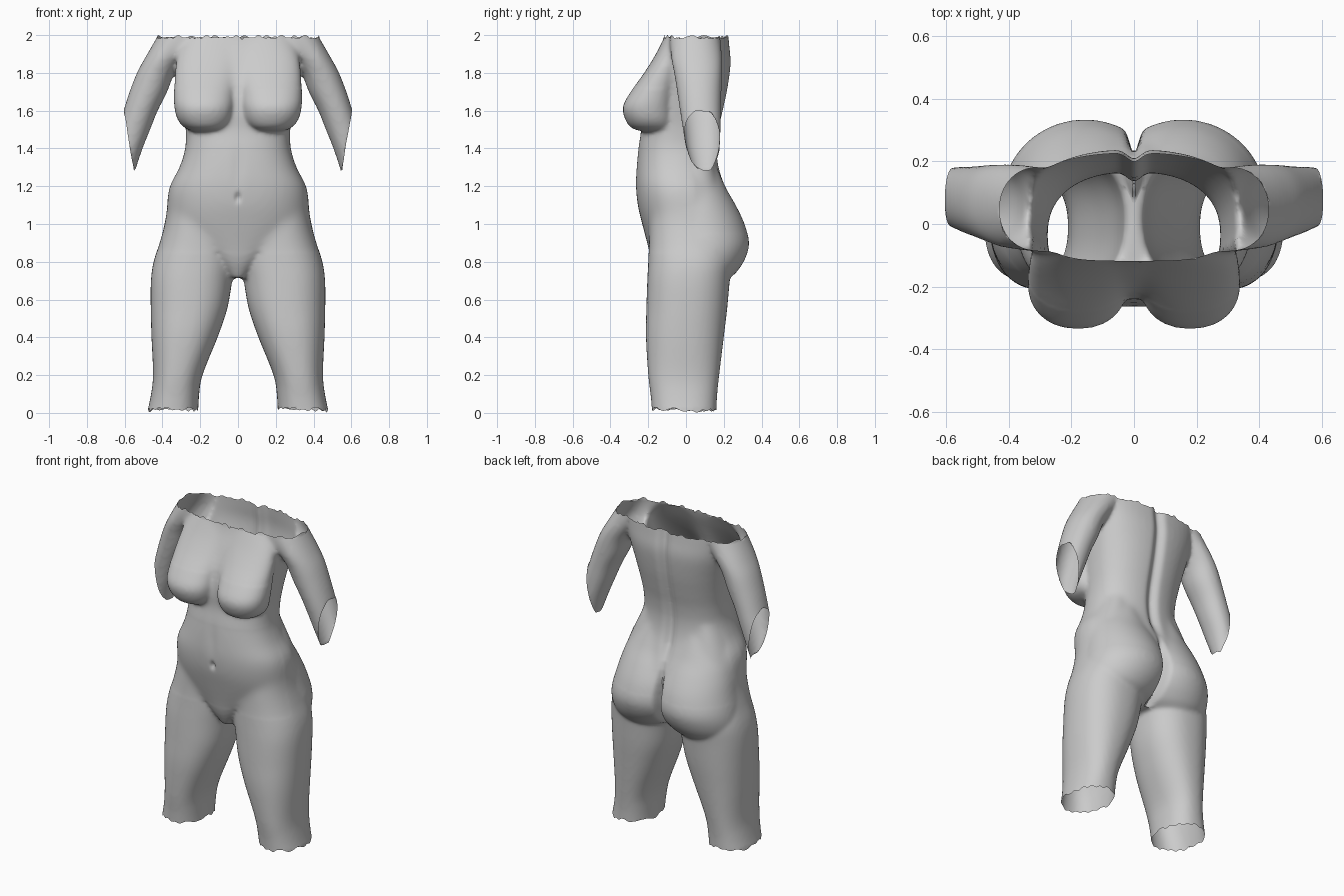
import bpy, bmesh, math
from mathutils import Vector

if "Cube" in bpy.data.objects:
    bpy.data.objects.remove(bpy.data.objects["Cube"])

stone = bpy.data.materials.new("grey_stone")
stone.diffuse_color = (0.6, 0.6, 0.6, 1)
stone.use_nodes = True
stone.node_tree.nodes["Principled BSDF"].inputs["Base Color"].default_value = stone.diffuse_color


def spline(rows, steps=5):
    """Smoothly fill in rows between the given ones."""
    out = []
    for i in range(len(rows) - 1):
        p0, p1, p2 = rows[max(i - 1, 0)], rows[i], rows[i + 1]
        p3 = rows[min(i + 2, len(rows) - 1)]
        for s in range(steps):
            t = s / steps
            out.append([0.5 * (2 * b + (c - a) * t + (2 * a - 5 * b + 4 * c - d) * t * t
                               + (3 * b - a - 3 * c + d) * t ** 3)
                        for a, b, c, d in zip(p0, p1, p2, p3)])
    return out + [list(rows[-1])]


def loft(bm, rows, side=1, power=2.3, n=48):
    """Closed tube from rows of (z, x min, x max, y front, y back)."""
    rings = []
    for z, x0, x1, y0, y1 in spline(rows):
        ring = []
        for k in range(n):
            a = 2 * math.pi * k / n * side
            c, s = math.cos(a), math.sin(a)
            u = math.copysign(abs(c) ** (2 / power), c)
            v = math.copysign(abs(s) ** (2 / power), s)
            ring.append(bm.verts.new((side * ((x0 + x1) / 2 + u * (x1 - x0) / 2),
                                      (y0 + y1) / 2 + v * (y1 - y0) / 2, z)))
        rings.append(ring)
    for a, b in zip(rings, rings[1:]):
        for k in range(n):
            m = (k + 1) % n
            bm.faces.new((a[k], b[k], b[m], a[m]))
    bm.faces.new(rings[0])
    bm.faces.new(rings[-1][::-1])


# trunk: z, half width, front, back
trunk = [(2.04, .37, -.105, .222), (1.95, .36, -.13, .23), (1.85, .34, -.172, .238),
         (1.72, .312, -.222, .222), (1.6, .29, -.24, .197), (1.5, .277, -.238, .175),
         (1.4, .28, -.253, .165), (1.3, .31, -.263, .175), (1.2, .36, -.266, .207),
         (1.1, .375, -.256, .245), (1.0, .37, -.232, .27), (.9, .29, -.206, .26),
         (.8, .14, -.18, .2), (.715, .05, -.14, .14)]
# one side parts: z, inner x, outer x, front, back
leg = [(1.4, .10, .25, -.1, .12), (1.25, .06, .32, -.14, .16), (1.12, .03, .368, -.183, .2),
       (1.0, .01, .388, -.194, .235), (.9, .005, .415, -.196, .246), (.8, .010, .447, -.2, .246),
       (.7, .03, .461, -.205, .232), (.55, .057, .462, -.21, .218), (.4, .108, .458, -.212, .2),
       (.2, .188, .45, -.2, .176), (.08, .207, .464, -.186, .164), (-.05, .212, .494, -.176, .16)]
breast = [(2.02, -.05, .27, -.10, .05), (1.9, -.04, .32, -.16, 0), (1.8, -.01, .335, -.222, -.03),
          (1.7, .015, .339, -.293, -.05), (1.62, .022, .337, -.334, -.06),
          (1.55, .035, .318, -.32, -.06), (1.505, .07, .275, -.282, -.06), (1.485, .13, .21, -.2, -.06)]
buttock = [(1.36, .08, .2, -.1, .14), (1.2, -.04, .33, -.14, .208), (1.1, -.08, .368, -.15, .264),
           (1.0, -.10, .39, -.15, .311), (.9, -.10, .412, -.15, .334), (.82, -.08, .42, -.15, .315),
           (.75, -.03, .41, -.15, .272), (.712, .04, .35, -.1, .23)]
arm = [(2.04, .15, .40, -.085, .175), (1.97, .2, .44, -.088, .183), (1.88, .28, .492, -.08, .19),
       (1.8, .335, .535, -.063, .19), (1.7, .375, .574, -.047, .187), (1.6, .425, .606, -.032, .184),
       (1.5, .465, .635, -.016, .183), (1.4, .505, .65, 0, .178), (1.28, .545, .67, .03, .16),
       (1.2, .57, .68, .05, .14)]

bm = bmesh.new()
loft(bm, [(z, -w, w, f, b) for z, w, f, b in trunk], power=2.35)
for side in (1, -1):
    loft(bm, leg, side)
    loft(bm, breast, side, 2.2)
    loft(bm, buttock, side, 2.0)
    loft(bm, arm, side, 2.1)
bmesh.ops.recalc_face_normals(bm, faces=bm.faces)
mesh = bpy.data.meshes.new("torso")
bm.to_mesh(mesh)
bm.free()
torso = bpy.data.objects.new("torso", mesh)
bpy.context.collection.objects.link(torso)
bpy.context.view_layer.objects.active = torso
torso.select_set(True)

# fuse the parts into one skin and soften the joins
fuse = torso.modifiers.new("fuse", 'REMESH')
fuse.mode = 'VOXEL'
fuse.voxel_size = 0.011
soft = torso.modifiers.new("soft", 'SMOOTH')
soft.factor = 0.5
soft.iterations = 9
for name in ("fuse", "soft"):
    bpy.ops.object.modifier_apply(modifier=name)

bm = bmesh.new()
bm.from_mesh(torso.data)


def bump(d, width):
    return math.exp(-(d / width) ** 2)


# extra softening where thighs, hips and upper chest run together
for lo, hi, front, turns in ((.85, 1.4, True, 20), (1.72, 2.03, True, 12), (.95, 1.4, False, 12)):
    zone = [v for v in bm.verts if lo < v.co.z < hi and (v.co.y < 0) == front
            and abs(v.co.x) < .42 and abs(v.co.y) > .05]
    for i in range(turns):
        bmesh.ops.smooth_vert(bm, verts=zone, factor=.5, use_axis_x=True,
                              use_axis_y=True, use_axis_z=True)

# spine groove, seat cleft, navel, belly midline
for v in bm.verts:
    x, y, z = v.co
    if y > .08 and 1.1 < z < 2.1:
        v.co.y -= .028 * bump(x, .03) * min(1, (z - 1.1) / .15)
    if y > .12 and .7 < z < 1.15:
        v.co.y -= .06 * bump(x, .018) * min(1, (1.15 - z) / .2)
    if y < -.1:
        v.co.y += .02 * bump(x, .012) * bump(z - 1.14, .022)
        v.co.y += .005 * bump(x, .03) * bump(z - 1.3, .1)


def cut(point, normal, keep):
    """Open the skin at a plane, only among faces chosen by keep."""
    faces = [f for f in bm.faces if keep(f.calc_center_median())]
    geom = set(faces) | {e for f in faces for e in f.edges} | {v for f in faces for v in f.verts}
    bmesh.ops.bisect_plane(bm, geom=list(geom), plane_co=point, plane_no=normal, dist=1e-5)
    n, p = Vector(normal), Vector(point)
    gone = [f for f in bm.faces if keep(f.calc_center_median())
            and (f.calc_center_median() - p).dot(n) > 1e-6]
    bmesh.ops.delete(bm, geom=gone, context='FACES')


# open neckline, legs and slanted sleeve ends
cut((0, 0, 1.988), (0, 0, 1), lambda c: True)
cut((0, 0, .02), (0, 0, -1), lambda c: c.z < .3)
for side in (1, -1):
    cut((side * .6, 0, 1.58), (side * .3, 0, -.05), lambda c: c.x * side > .46 and 1.1 < c.z < 1.68)
    cut((0, 0, 1.29), (0, 0, -1), lambda c: c.x * side > .46 and 1.1 < c.z < 1.5)

# ragged broken rims
for v in bm.verts:
    if v.is_boundary:
        x, y, z = v.co
        v.co.z += .007 * math.sin(47 * x + 31 * y) + .006 * math.sin(113 * x - 71 * y)
        if z < .1:
            v.co.z -= max(0, abs(x) - .44) * .2
        v.co.z = min(2, max(0, v.co.z))
bm.to_mesh(torso.data)
bm.free()
torso.data.materials.clear()
torso.data.materials.append(stone)
bpy.ops.object.shade_smooth_by_angle(angle=math.radians(50))
